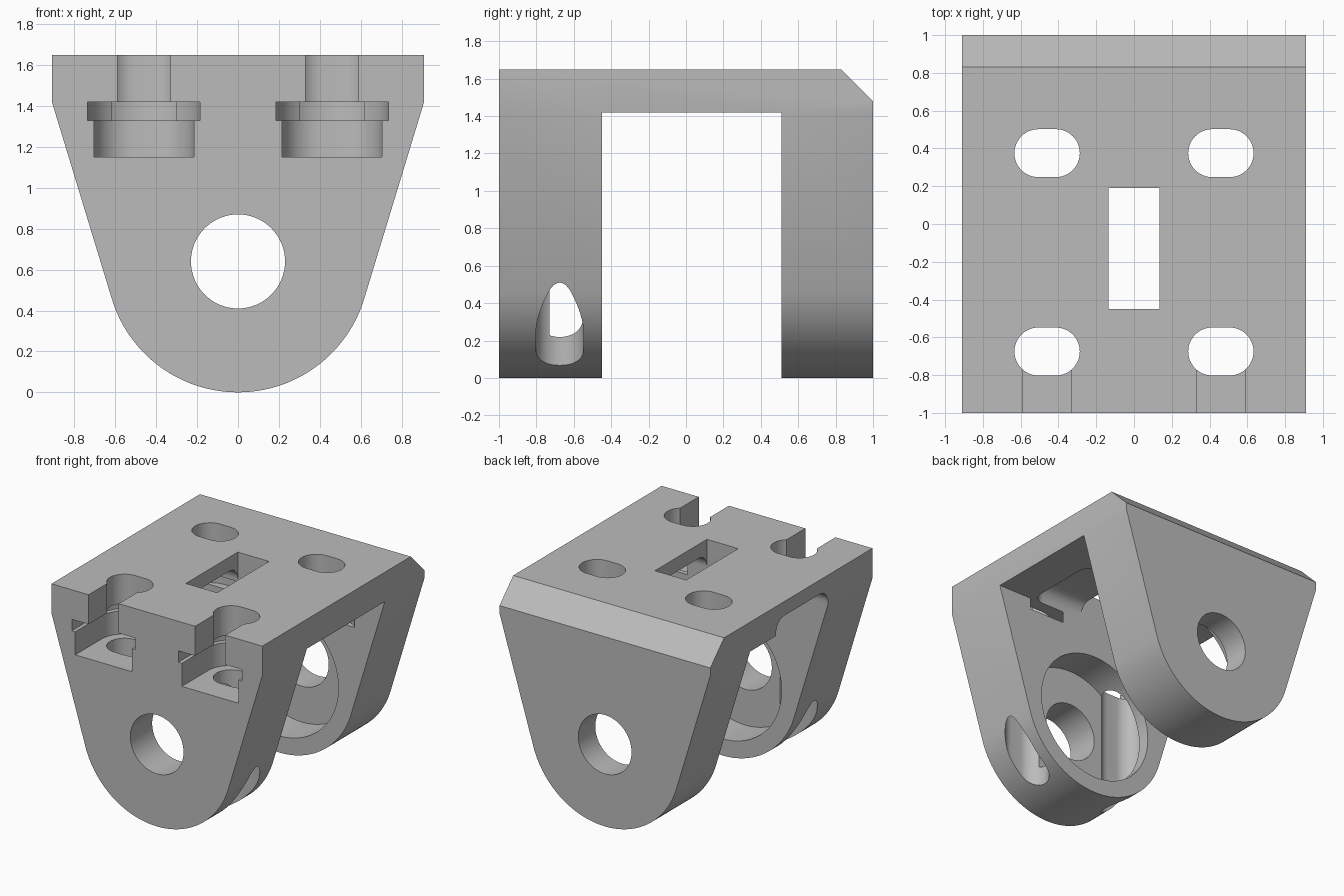
import bpy, bmesh, math
from mathutils import Vector

if "Cube" in bpy.data.objects:
    bpy.data.objects.remove(bpy.data.objects["Cube"])

grey = bpy.data.materials.new("plain grey")
grey.use_nodes = True
colour = (0.5, 0.5, 0.5, 1)
grey.diffuse_color = colour
grey.node_tree.nodes["Principled BSDF"].inputs["Base Color"].default_value = colour


def prism(name, points, axis, low, high):
    """Extrude a flat outline along one axis."""
    place = {"x": lambda a, b, d: (d, a, b),
             "y": lambda a, b, d: (a, d, b),
             "z": lambda a, b, d: (a, b, d)}[axis]
    bm = bmesh.new()
    face = bm.faces.new([bm.verts.new(place(a, b, low)) for a, b in points])
    ext = bmesh.ops.extrude_face_region(bm, geom=[face])
    verts = [v for v in ext["geom"] if isinstance(v, bmesh.types.BMVert)]
    bmesh.ops.translate(bm, verts=verts, vec=Vector(place(0, 0, high - low)))
    bmesh.ops.recalc_face_normals(bm, faces=bm.faces)
    mesh = bpy.data.meshes.new(name)
    bm.to_mesh(mesh)
    bm.free()
    mesh.materials.append(grey)
    ob = bpy.data.objects.new(name, mesh)
    bpy.context.collection.objects.link(ob)
    return ob


def arc(cx, cy, r, start, end, n=24):
    steps = [math.radians(start + (end - start) * i / n) for i in range(n + 1)]
    return [(cx + r * math.cos(t), cy + r * math.sin(t)) for t in steps]


def rect(x0, y0, x1, y1):
    return [(x0, y0), (x1, y0), (x1, y1), (x0, y1)]


def slot(cx, cy, hx, hy):
    """Outline with round ends, longer in x."""
    d = hx - hy
    return arc(cx + d, cy, hy, -90, 90) + arc(cx - d, cy, hy, 90, 270)


def channel(cx, cy, hx, hy, front):
    """Round-backed outline that runs straight out to the front."""
    d = hx - hy
    back = arc(cx + d, cy, hy, 0, 90)
    back += arc(cx - d, cy, hy, 90, 180) if d else arc(cx, cy, hy, 90, 180)[1:]
    return back + [(cx - hx, front), (cx + hx, front)]


def cut(points, axis, low, high, bevel=0):
    tool = prism("cutter", points, axis, low, high)
    tool.hide_render = True
    if bevel:
        bm = bmesh.new()
        bm.from_mesh(tool.data)
        bmesh.ops.bevel(bm, geom=bm.edges[:], offset=bevel, segments=8,
                        profile=0.5, affect="EDGES")
        bm.to_mesh(tool.data)
        bm.free()
    mod = body.modifiers.new("cut", "BOOLEAN")
    mod.operation = "DIFFERENCE"
    mod.solver = "EXACT"
    mod.object = tool
    bpy.context.view_layer.objects.active = body
    bpy.ops.object.modifier_apply(modifier=mod.name)
    bpy.data.objects.remove(tool)


# Bracket body: wide top tapering tangentially into a round foot
W, TOP, UNDER, R = 0.91, 1.65, 1.42, 0.645
reach = math.hypot(W, UNDER - R)
tangent = math.degrees(math.atan2(UNDER - R, W) - math.acos(R / reach))
outline = [(W, TOP), (-W, TOP), (-W, UNDER)]
outline += arc(0, R, R, 180 - tangent, 360 + tangent, 64) + [(W, UNDER)]
body = prism("mounting_bracket", outline, "y", -1, 1)

# Gap between the two legs and the chamfered back edge
FRONT_IN, BACK_IN = -0.45, 0.51
cut(rect(FRONT_IN, -1, BACK_IN, UNDER), "x", -2, 2)
cut([(0.73, 1.75), (1.1, 1.75), (1.1, 1.38)], "x", -2, 2)

# Shaft hole and the round seats inside both legs
cut(arc(0, 0.64, 0.23, 0, 360, 64)[:-1], "y", -2, 2)
seat = arc(0, 0.64, 0.51, 0, 360, 64)[:-1]
cut(seat, "y", -0.73, -0.3)
cut(seat, "y", 0.79, 0.3)

# Window in the top and the relief beneath it, open at one side
cut(rect(-0.135, FRONT_IN, 0.135, 0.19), "z", 1.3, 2)
cut(rect(FRONT_IN, 1.2, 0.19, 1.54), "x", -1.3, 0.6, bevel=0.1)

# Fixing slots with stepped pockets for washers and screw heads
for cx in (-0.46, 0.46):
    fy, by = -0.675, 0.375
    cut(slot(cx, fy, 0.173, 0.127), "z", -1, 2)
    cut(rect(cx - 0.13, -1.2, cx + 0.13, fy), "z", 1.38, 2)
    cut(channel(cx, fy, 0.275, 0.275, -1.2), "z", 1.33, UNDER)
    cut(channel(cx, fy, 0.245, 0.195, -1.2), "z", 1.15, 1.36)
    cut(slot(cx, by, 0.173, 0.127), "z", 1.15, 2)
    cut(slot(cx, by, 0.275, 0.274), "z", 1.33, UNDER)
    cut(slot(cx, by, 0.245, 0.195), "z", 1.15, 1.36)

bpy.ops.object.select_all(action="DESELECT")
body.select_set(True)
bpy.context.view_layer.objects.active = body
bpy.ops.object.shade_smooth_by_angle(angle=math.radians(30))
